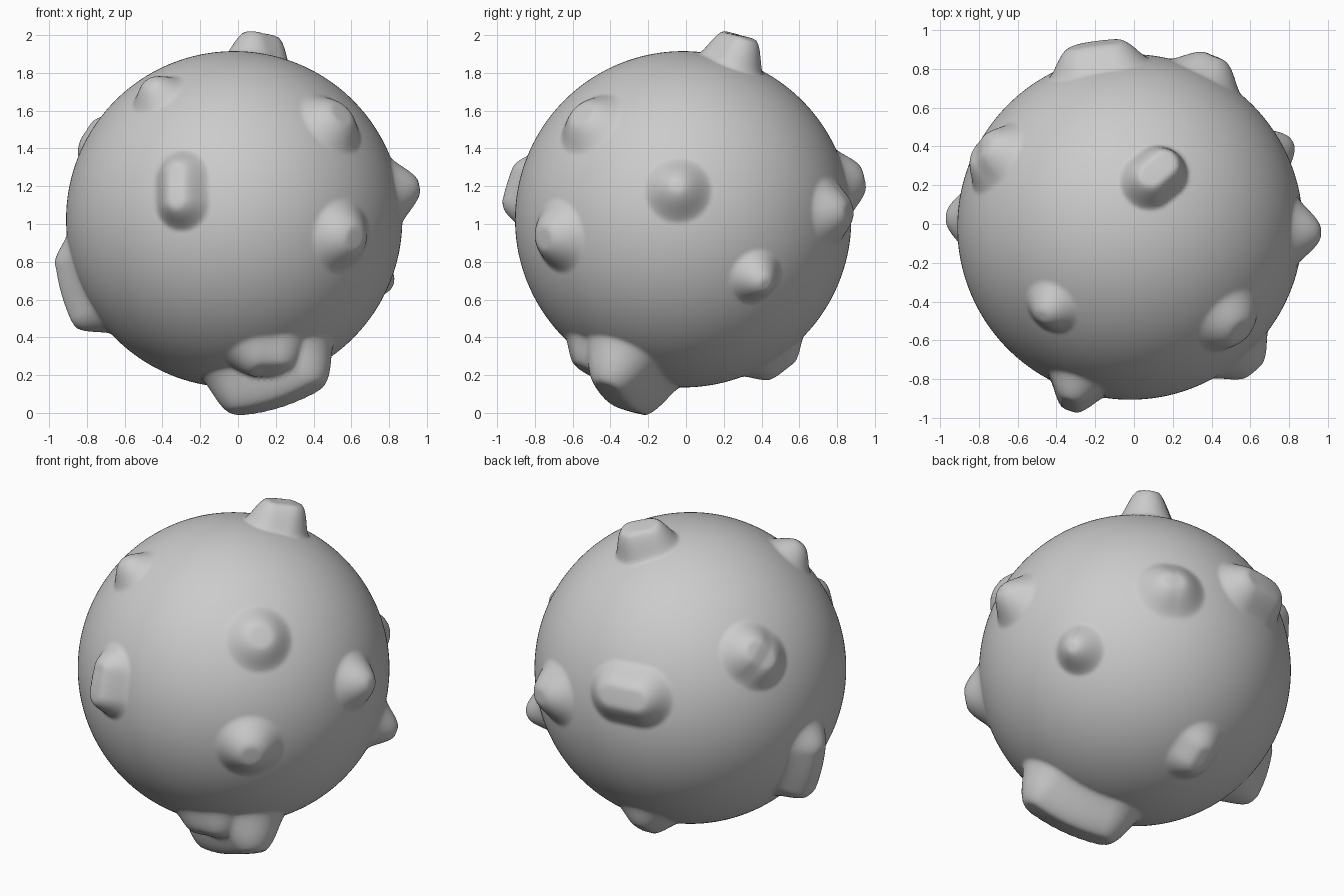
import bpy, bmesh
from mathutils import Vector

if "Cube" in bpy.data.objects:
    bpy.data.objects.remove(bpy.data.objects["Cube"])

CENTRE = Vector((-0.02, -0.015, 1.025))
RADIUS = 0.89

# Each knob: crest start, crest end (relative to centre), flat crest radius, foot radius
KNOBS = [
    ((-.31, -.945, .10), (-.31, -.90, .25), .04, .17),    # front
    ((.57, -.54, .56), (.57, -.54, .56), .07, .22),       # front right, upper
    ((.64, -.74, -.10), (.64, -.74, -.10), .06, .22),     # front right, middle
    ((.98, -.03, .175), (.98, -.03, .175), .03, .20),     # right
    ((.11, .27, .98), (.18, .33, .965), .06, .17),        # top
    ((-.27, .93, .22), (-.10, .955, .22), .06, .21),      # back
    ((.46, .87, .04), (.42, .885, .04), .04, .21),        # back right
    ((.83, .435, -.345), (.83, .435, -.345), .03, .17),   # right, lower
    ((-.05, .56, -.78), (-.05, .495, -.83), .04, .18),    # underside, back
    ((-.94, .05, -.27), (-.86, .03, -.54), .04, .19),     # left, lower
    ((-.45, -.46, .73), (-.45, -.46, .73), .03, .17),     # front left, upper
    ((-.76, .42, .47), (-.79, .38, .42), .06, .21),       # back left, upper
    ((.05, -.27, -1.02), (.41, -.40, -.90), .07, .24),    # underside, wide front knob
    ((.25, -.515, -.80), (.15, -.53, -.80), .06, .20),    # its upper shoulder
]


def knob_height(d, knob):
    """Height of a knob above the ball in unit direction d."""
    p, q, core, foot = Vector(knob[0]), Vector(knob[1]), knob[2], knob[3]
    a, b = p.normalized(), q.normalized()
    ab = b - a
    s = max(0, min(1, (d - a).dot(ab) / ab.length_squared)) if ab.length > 1e-4 else 0
    dist = (d - a.lerp(b, s).normalized()).length
    if dist >= foot:
        return 0
    t = min(1, (foot - dist) / (foot - core))
    t = 0.5 * t + 0.5 * t * t * (3 - 2 * t)
    return t * ((1 - s) * p.length + s * q.length - RADIUS)


# Ball with knobs raised out of its skin
bm = bmesh.new()
bmesh.ops.create_icosphere(bm, subdivisions=7, radius=1)
for v in bm.verts:
    d = v.co.normalized()
    v.co = CENTRE + d * (RADIUS + max(knob_height(d, k) for k in KNOBS))
for f in bm.faces:
    f.smooth = True
mesh = bpy.data.meshes.new("knobbly_ball")
bm.to_mesh(mesh)
bm.free()
ball = bpy.data.objects.new("knobbly_ball", mesh)
bpy.context.collection.objects.link(ball)
